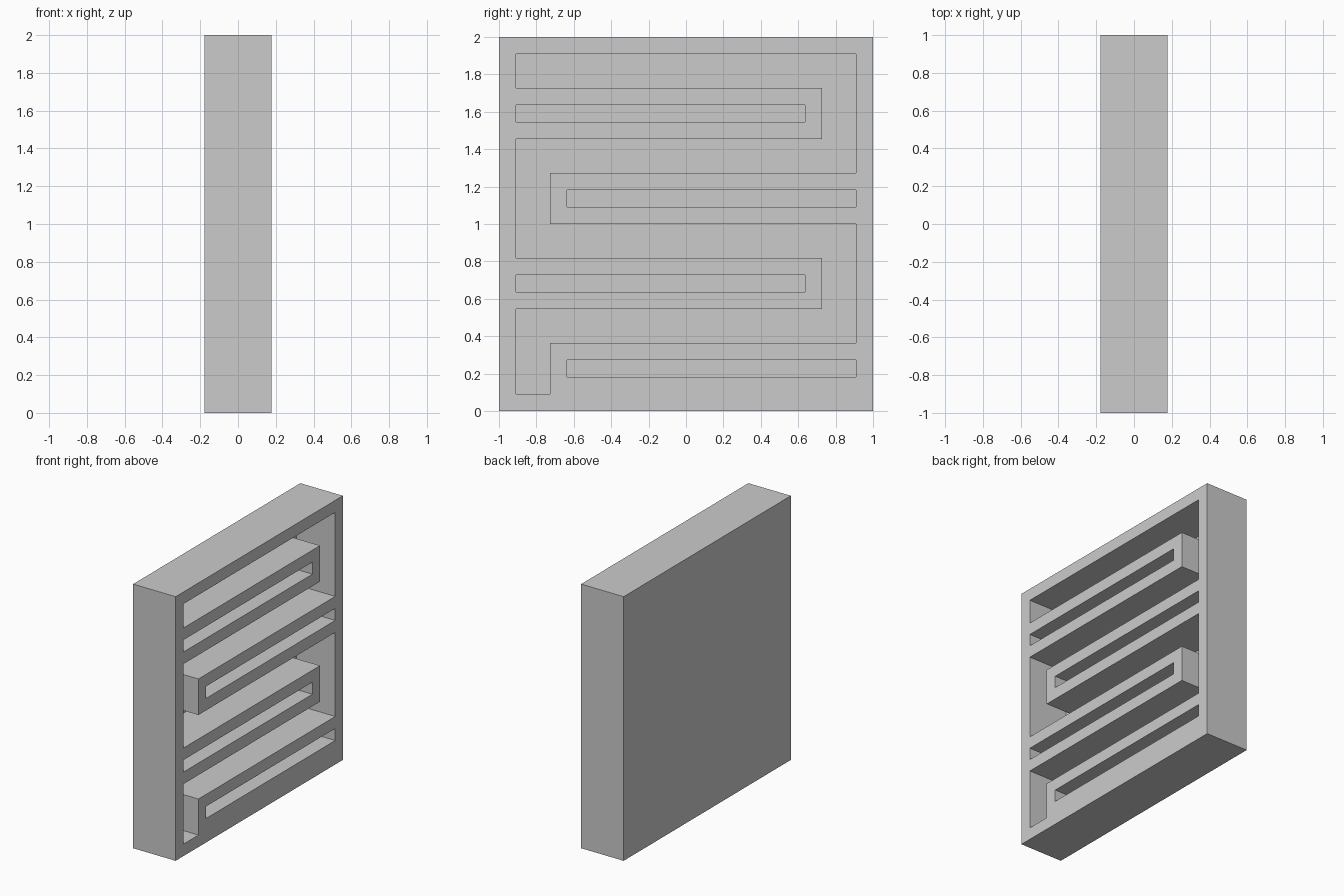
import bpy, bmesh
from mathutils import Vector

if "Cube" in bpy.data.objects:
    bpy.data.objects.remove(bpy.data.objects["Cube"])

U = 2 / 22          # wall thickness, the module of the maze
HALF = 0.178        # half the plate depth
FLOOR = -0.148      # x of the pocket floors


def prism(name, outlines, x0, x1):
    """Extrude (y, z) outlines given in modules along x."""
    bm = bmesh.new()
    for pts in outlines:
        face = bm.faces.new([bm.verts.new((x0, (y - 11) * U, z * U)) for y, z in pts])
        ext = bmesh.ops.extrude_face_region(bm, geom=[face])
        moved = [v for v in ext["geom"] if isinstance(v, bmesh.types.BMVert)]
        bmesh.ops.translate(bm, verts=moved, vec=Vector((x1 - x0, 0, 0)))
    bmesh.ops.recalc_face_normals(bm, faces=bm.faces)
    mesh = bpy.data.meshes.new(name)
    bm.to_mesh(mesh)
    bm.free()
    ob = bpy.data.objects.new(name, mesh)
    bpy.context.collection.objects.link(ob)
    return ob


def rect(y0, y1, z0, z1):
    return [(y0, z0), (y1, z0), (y1, z1), (y0, z1)]


# solid plate
plate = prism("serpentine_plate", [rect(0, 22, 0, 22)], -HALF, HALF)

# wide winding channel
winding = [(1, 21), (21, 21), (21, 14), (3, 14), (3, 11), (21, 11), (21, 4), (3, 4),
           (3, 1), (1, 1), (1, 6), (19, 6), (19, 9), (1, 9), (1, 16), (19, 16),
           (19, 19), (1, 19)]

# narrow slots inside the fingers, alternating sides
slots = []
for i in range(4):
    y0, y1 = ((4, 21), (1, 18))[i % 2]
    slots.append(rect(y0, y1, 2 + 5 * i, 3 + 5 * i))

cutter = prism("channel_cutter", [winding] + slots, FLOOR, HALF + 0.1)
cutter.hide_render = True

# carve the channels, then discard the cutter
mod = plate.modifiers.new("channels", "BOOLEAN")
mod.operation = "DIFFERENCE"
mod.solver = "EXACT"
mod.object = cutter
bpy.context.view_layer.objects.active = plate
plate.select_set(True)
bpy.ops.object.modifier_apply(modifier=mod.name)
bpy.data.objects.remove(cutter)
